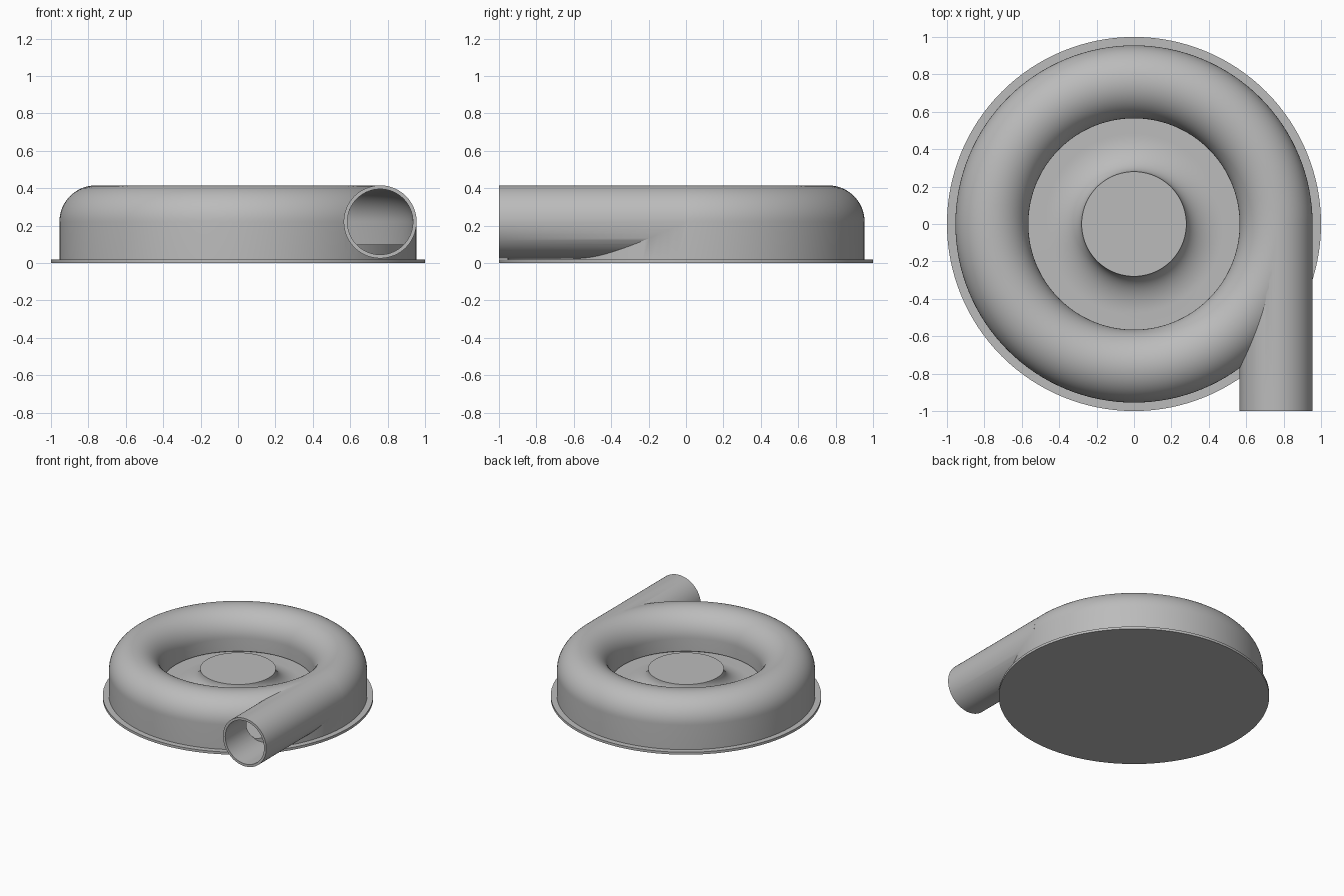
import bpy, bmesh, math
from mathutils import Matrix, Vector

cube = bpy.data.objects.get("Cube")
if cube:
    bpy.data.objects.remove(cube)

SEGMENTS = 128
RING, AXIS_Z = 0.76, 0.22      # centre line of the spiral duct
OUTER, INNER = 0.195, 0.175    # duct radii

grey = bpy.data.materials.new("light grey metal")
grey.use_nodes = True
GREY = (0.5, 0.5, 0.5, 1)
grey.diffuse_color = GREY
grey.node_tree.nodes["Principled BSDF"].inputs["Base Color"].default_value = GREY


def finish(name, bm):
    bmesh.ops.remove_doubles(bm, verts=bm.verts, dist=1e-5)
    bmesh.ops.recalc_face_normals(bm, faces=bm.faces)
    mesh = bpy.data.meshes.new(name)
    bm.to_mesh(mesh)
    bm.free()
    mesh.materials.append(grey)
    obj = bpy.data.objects.new(name, mesh)
    bpy.context.collection.objects.link(obj)
    return obj


def revolve(name, profile, closed=False):
    """Spin (radius, height) points around the z axis."""
    bm = bmesh.new()
    verts = [bm.verts.new((r, 0, z)) for r, z in profile]
    pairs = list(zip(verts, verts[1:]))
    if closed:
        pairs.append((verts[-1], verts[0]))
    edges = [bm.edges.new(p) for p in pairs]
    bmesh.ops.spin(bm, geom=verts + edges, cent=(0, 0, 0), axis=(0, 0, 1),
                   angle=math.tau, steps=SEGMENTS, use_merge=False)
    return finish(name, bm)


def pipe(name, radius, y0, y1):
    bm = bmesh.new()
    place = (Matrix.Translation(Vector((RING, (y0 + y1) / 2, AXIS_Z)))
             @ Matrix.Rotation(math.pi / 2, 4, 'X'))
    bmesh.ops.create_cone(bm, cap_ends=True, segments=96, radius1=radius,
                          radius2=radius, depth=y1 - y0, matrix=place)
    return finish(name, bm)


def arch(radius, steps=32):
    """Half circle from the outer to the inner side of the duct."""
    return [(RING + radius * math.cos(math.pi * i / steps),
             AXIS_Z + radius * math.sin(math.pi * i / steps)) for i in range(steps + 1)]


def boolean(target, tool, operation):
    mod = target.modifiers.new(operation.lower(), 'BOOLEAN')
    mod.object, mod.operation, mod.solver = tool, operation, 'EXACT'
    bpy.context.view_layer.objects.active = target
    bpy.ops.object.modifier_apply(modifier=mod.name)
    bpy.data.objects.remove(tool)


# Hollow ring housing with its tangential outlet
housing = revolve("housing", [(RING + OUTER, 0.01)] + arch(OUTER)
                  + [(RING - OUTER, 0.115), (RING, 0.01)], closed=True)
boolean(housing, pipe("outlet", OUTER, -1, -0.01), 'UNION')
boolean(housing, revolve("cavity", [(RING + INNER, -0.1)] + arch(INNER)
                         + [(RING - INNER, -0.1)], closed=True), 'DIFFERENCE')
boolean(housing, pipe("bore", INNER, -1.1, -0.015), 'DIFFERENCE')

# Floor plate rising in a concave sweep to the hub
sweep = [(0.48 - 0.2 * math.sin(t), 0.237 - 0.137 * math.cos(t))
         for t in (math.pi / 2 * i / 16 for i in range(17))]
floor_hub = revolve("floor_and_hub", [(0, 0.01), (0.94, 0.01), (0.94, 0.1)]
                    + sweep + [(0, 0.237)])

# Thin base flange
base = revolve("base_flange", [(0, 0), (1, 0), (1, 0.02), (0, 0.02)])

for obj in (housing, floor_hub, base):
    bpy.ops.object.select_all(action='DESELECT')
    obj.select_set(True)
    bpy.context.view_layer.objects.active = obj
    bpy.ops.object.shade_smooth_by_angle(angle=math.radians(30))
